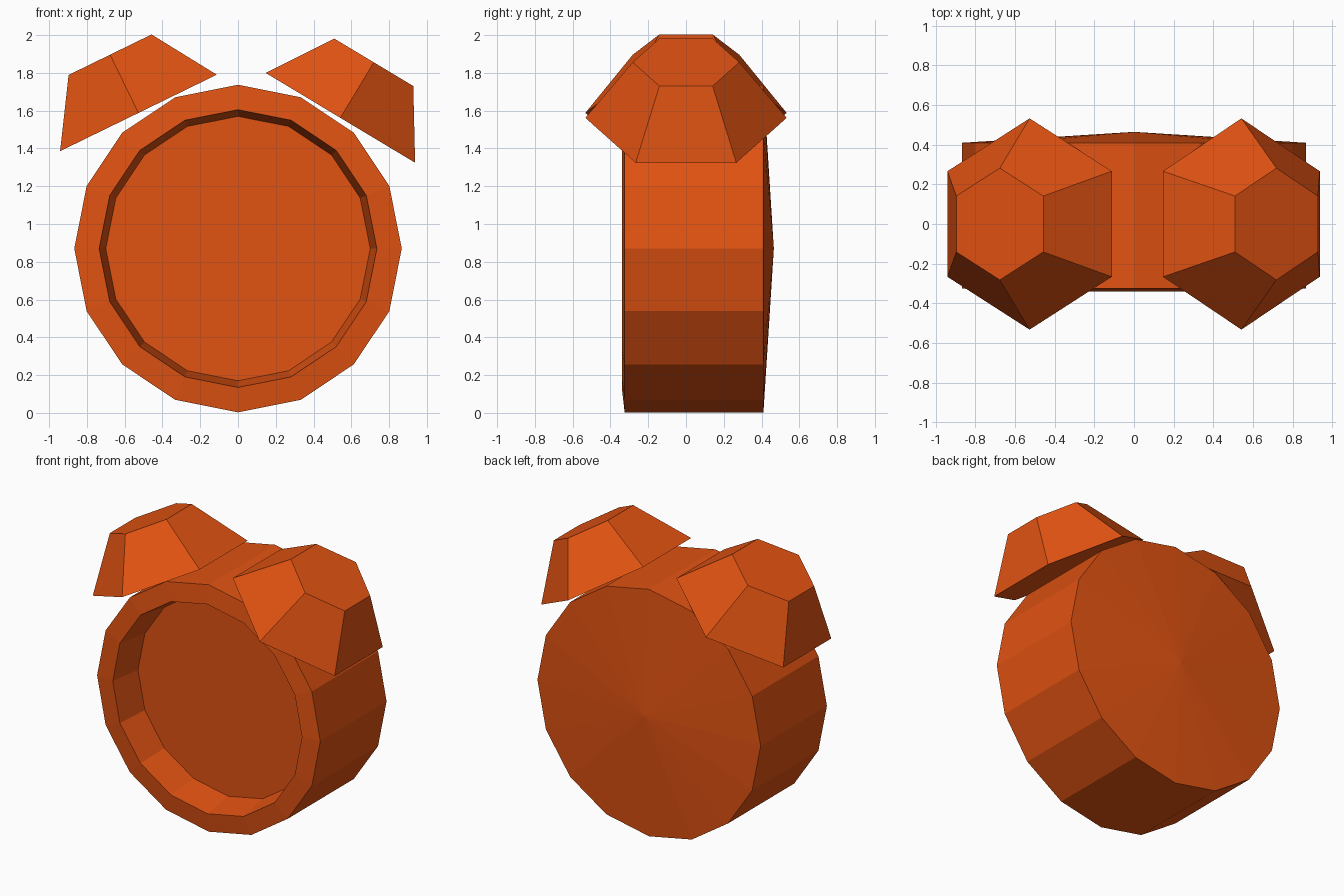
import bpy, bmesh
from math import sin, cos, tau, radians
from mathutils import Matrix

if "Cube" in bpy.data.objects:
    bpy.data.objects.remove(bpy.data.objects["Cube"])

orange = bpy.data.materials.new("orange")
orange.diffuse_color = (0.75, 0.085, 0.006, 1)
orange.use_nodes = True
orange.node_tree.nodes["Principled BSDF"].inputs["Base Color"].default_value = orange.diffuse_color


def revolve(name, profile, sides, matrix):
    """Spin (radius, height) points round local z; radius 0 closes to a point."""
    bm = bmesh.new()
    rings = []
    for r, h in profile:
        count = sides if r else 1
        rings.append([bm.verts.new((r * sin(tau * i / sides), r * cos(tau * i / sides), h))
                      for i in range(count)])
    for a, b in zip(rings, rings[1:]):
        for i in range(sides):
            j = (i + 1) % sides
            if len(a) == 1:
                bm.faces.new((a[0], b[j], b[i]))
            else:
                bm.faces.new((a[i], a[j], b[j], b[i]))
    # Flat caps on open ends
    for ring in (rings[0], rings[-1]):
        if len(ring) > 1:
            bm.faces.new(ring)
    bmesh.ops.recalc_face_normals(bm, faces=bm.faces)
    bm.transform(matrix)
    mesh = bpy.data.meshes.new(name)
    bm.to_mesh(mesh)
    bm.free()
    mesh.materials.append(orange)
    obj = bpy.data.objects.new(name, mesh)
    bpy.context.collection.objects.link(obj)
    return obj


# Clock case: pointed back, drum, sloped rim, recessed dial
revolve("clock_case",
        [(0, -0.465), (0.867, -0.41), (0.867, 0.325), (0.735, 0.34), (0.70, 0.11)],
        16, Matrix.Translation((0, 0, 0.87)) @ Matrix.Rotation(radians(90), 4, 'X'))

# Two tilted six-sided bells
for name, x, z, tilt in (("left_bell", -0.527, 1.588, -26), ("right_bell", 0.542, 1.562, 31)):
    revolve(name, [(0.533, 0), (0.282, 0.343)], 6,
            Matrix.Translation((x, 0, z)) @ Matrix.Rotation(radians(tilt), 4, 'Y'))
